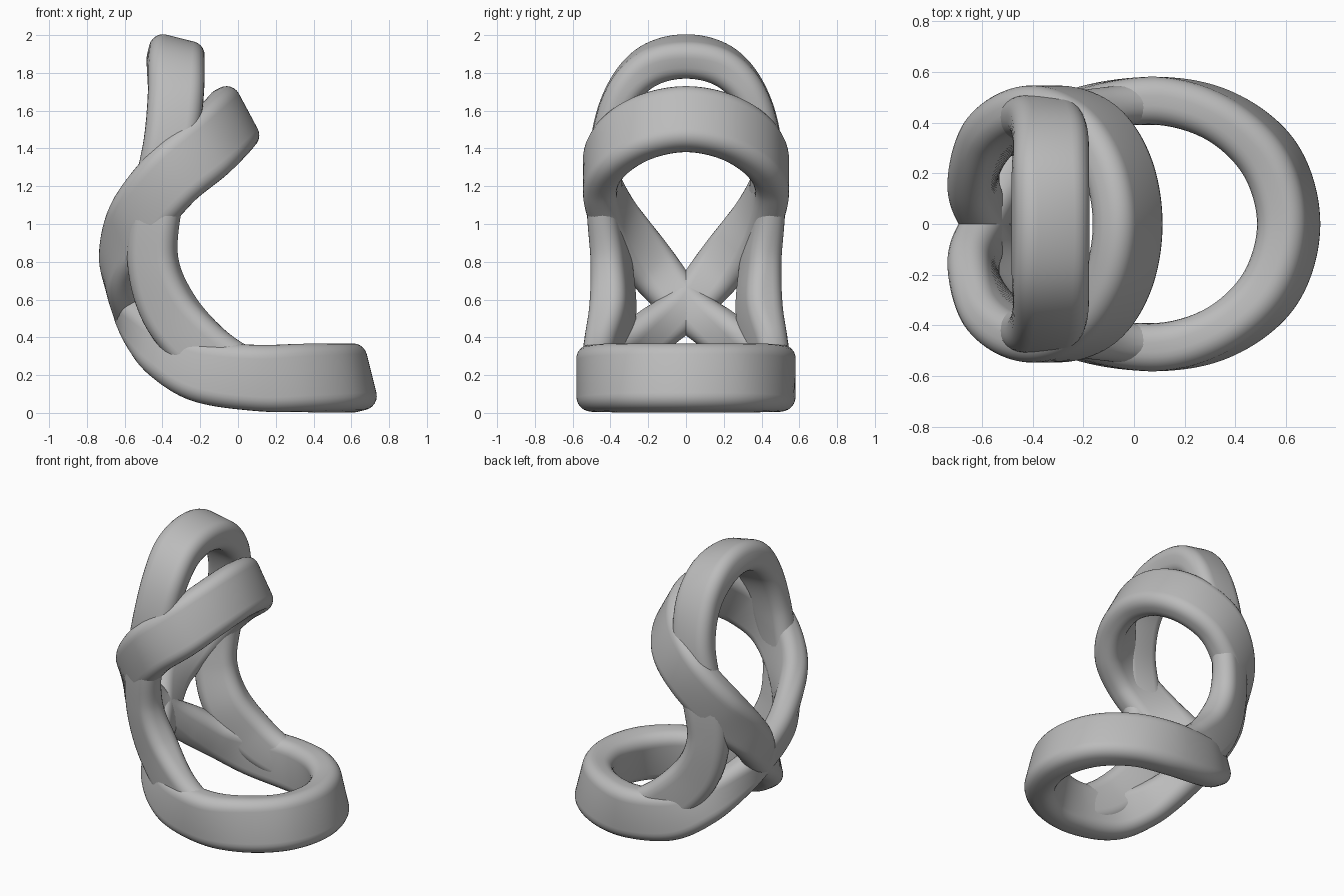
import bpy, math
from mathutils import Vector

cube = bpy.data.objects.get("Cube")
if cube:
    bpy.data.objects.remove(cube, do_unlink=True)

grey = bpy.data.materials.new("plain_grey")
grey.use_nodes = True
grey.diffuse_color = (0.5, 0.5, 0.5, 1)
grey.node_tree.nodes["Principled BSDF"].inputs["Base Color"].default_value = (0.5, 0.5, 0.5, 1)


def section(half_w, half_t, radius=0.075, steps=6):
    """Rounded rectangle as (across width, across thickness) pairs."""
    r = min(radius, half_w * 0.95, half_t * 0.95)
    pts = []
    for k, (sw, st) in enumerate([(1, 1), (-1, 1), (-1, -1), (1, -1)]):
        for i in range(steps + 1):
            a = math.pi / 2 * (k + i / steps)
            pts.append((sw * (half_w - r) + r * math.cos(a),
                        st * (half_t - r) + r * math.sin(a)))
    return pts


def catmull(a, b, c, d, t):
    return 0.5 * (2 * b + (c - a) * t + (2 * a - 5 * b + 4 * c - d) * t * t
                  + (3 * b - a - 3 * c + d) * t ** 3)


def key(x, y, z, wx, wy, wz, half_w, half_t):
    """Centre, width direction, half width and half thickness of the band."""
    return (Vector((x, y, z)), Vector((wx, wy, wz)), Vector((half_w, half_t)))


def mirrored(k):
    flip = Vector((1, -1, 1))
    return (k[0] * flip, k[1] * flip, k[2])


def band(name, keys, closed, sub=12):
    n = len(keys)

    def at(i):
        return keys[i % n] if closed else keys[max(0, min(n - 1, i))]

    samples = []
    for i in range(n if closed else n - 1):
        quad = [at(i + j) for j in (-1, 0, 1, 2)]
        for s in range(sub):
            samples.append([catmull(*[q[c] for q in quad], s / sub) for c in range(3)])
    if not closed:
        samples.append(list(keys[-1]))
    m = len(samples)
    verts, faces = [], []
    for i, (p, w, size) in enumerate(samples):
        before = samples[(i - 1) % m if closed else max(0, i - 1)][0]
        after = samples[(i + 1) % m if closed else min(m - 1, i + 1)][0]
        tangent = (after - before).normalized()
        w = (w - tangent * w.dot(tangent)).normalized()
        thick = tangent.cross(w)
        ring = section(*size)
        verts += [p + w * u + thick * v for u, v in ring]
    count = len(ring)
    for i in range(m if closed else m - 1):
        j = (i + 1) % m
        for k in range(count):
            l = (k + 1) % count
            faces.append((i * count + k, i * count + l, j * count + l, j * count + k))
    if not closed:
        faces.append(tuple(reversed(range(count))))
        faces.append(tuple(range((m - 1) * count, m * count)))
    mesh = bpy.data.meshes.new(name)
    mesh.from_pydata(verts, [], faces)
    mesh.materials.append(grey)
    obj = bpy.data.objects.new(name, mesh)
    bpy.context.collection.objects.link(obj)
    bpy.ops.object.select_all(action='DESELECT')
    obj.select_set(True)
    bpy.context.view_layer.objects.active = obj
    bpy.ops.object.mode_set(mode='EDIT')
    bpy.ops.mesh.select_all(action='SELECT')
    bpy.ops.mesh.normals_make_consistent(inside=False)
    bpy.ops.object.mode_set(mode='OBJECT')
    bpy.ops.object.shade_smooth_by_angle(angle=math.radians(50))


# Figure-eight band: base ring, crossing at the back, tilted upper ring
half = [
    key(0.61, 0, 0.185, -0.25, 0, 1, 0.18, 0.10),
    key(0.54, 0.25, 0.185, -0.21, -0.10, 1, 0.18, 0.10),
    key(0.35, 0.42, 0.185, -0.10, -0.10, 1, 0.18, 0.095),
    key(0.10, 0.485, 0.185, 0, 0, 1, 0.175, 0.095),
    key(-0.19, 0.45, 0.22, 0.2, 0, 1, 0.165, 0.09),
    key(-0.38, 0.34, 0.31, 0.4, 0.1, 0.8, 0.14, 0.09),
    key(-0.50, 0.18, 0.43, 0.3, 0.4, 0.8, 0.125, 0.085),
    key(-0.58, 0, 0.565, -0.05, 0.6, 0.7, 0.12, 0.085),
    key(-0.63, -0.18, 0.77, -0.28, 0.5, 0.7, 0.14, 0.085),
    key(-0.535, -0.37, 1.015, -0.55, 0.15, 0.7, 0.165, 0.09),
    key(-0.36, -0.455, 1.24, -0.6, 0, 0.75, 0.175, 0.09),
    key(-0.18, -0.395, 1.395, -0.5, 0, 0.8, 0.18, 0.09),
    key(-0.065, -0.225, 1.51, -0.48, 0, 0.86, 0.18, 0.09),
    key(-0.025, 0, 1.555, -0.47, 0, 0.88, 0.18, 0.09),
]
band("crossing_band", half + [mirrored(k) for k in half[-2:0:-1]], True)

# Arch: two legs rising out of the base ring and joining at the top
leg = [
    key(0.20, 0.465, 0.19, 0, 0, 1, 0.12, 0.05),
    key(0.02, 0.47, 0.215, 0.15, 0.05, 1, 0.14, 0.075),
    key(-0.18, 0.437, 0.33, 0.6, 0.2, 0.8, 0.155, 0.085),
    key(-0.36, 0.388, 0.54, 0.85, 0.35, 0.5, 0.15, 0.10),
    key(-0.45, 0.395, 0.80, 1, 0.4, 0.1, 0.135, 0.09),
    key(-0.43, 0.428, 1.10, 1, 0.3, -0.15, 0.135, 0.08),
    key(-0.36, 0.42, 1.42, 1, 0, -0.08, 0.142, 0.085),
    key(-0.33, 0.345, 1.675, 1, 0, -0.08, 0.148, 0.09),
    key(-0.33, 0.20, 1.835, 1, 0, -0.18, 0.15, 0.10),
    key(-0.33, 0, 1.887, 1, 0, -0.25, 0.15, 0.10),
]
band("arch_band", leg + [mirrored(k) for k in leg[-2::-1]], False)
